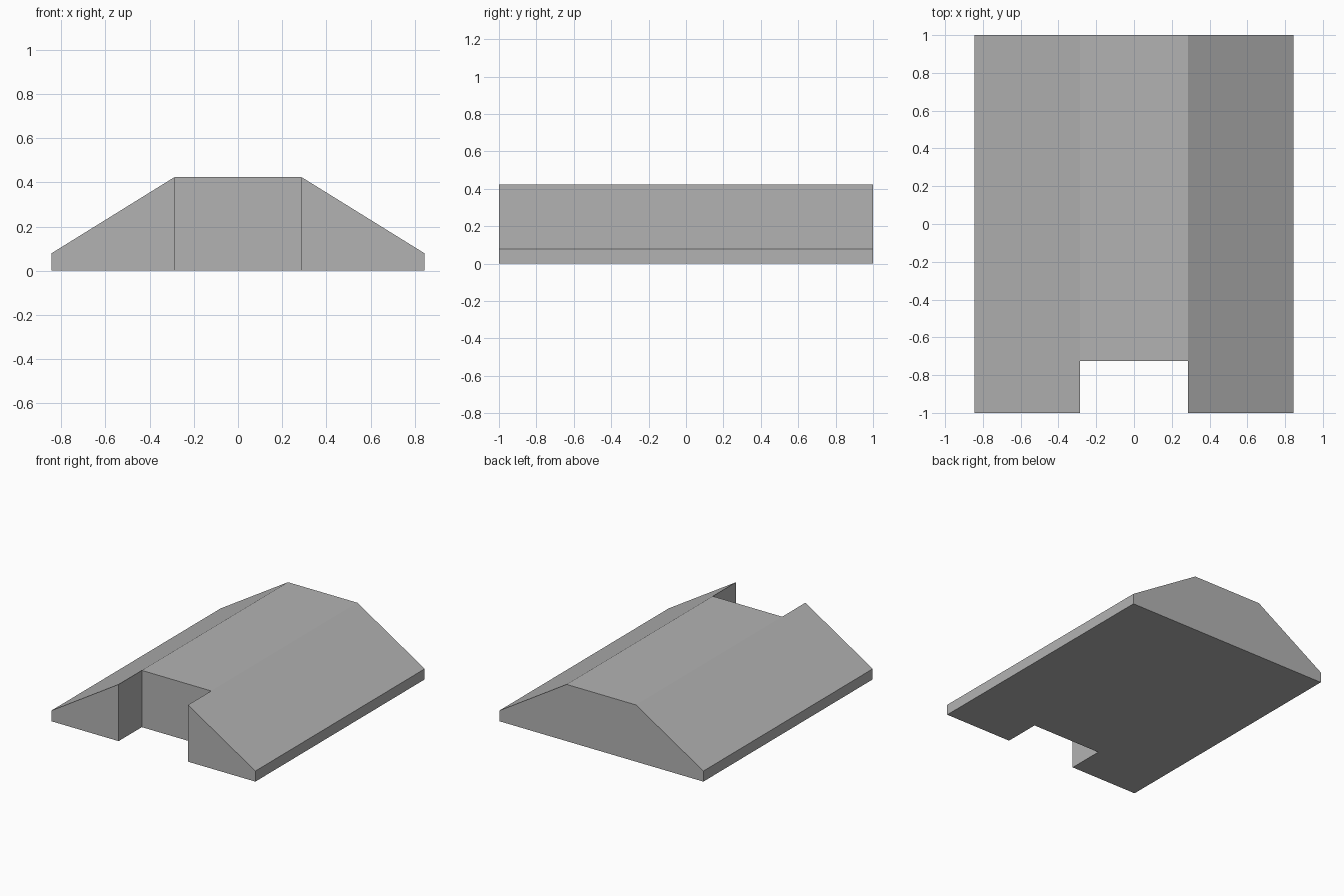
import bpy
import bmesh

cube = bpy.data.objects.get("Cube")
if cube:
    bpy.data.objects.remove(cube, do_unlink=True)

HALF_W, RIDGE_X = 0.844, 0.287
HALF_L, NOTCH_Y = 1.0, -0.726
TOP_Z, EDGE_Z = 0.424, 0.079

# Plain grey material
grey = bpy.data.materials.new("grey")
grey.use_nodes = True
colour = (0.45, 0.45, 0.45, 1.0)
grey.diffuse_color = colour
grey.node_tree.nodes["Principled BSDF"].inputs["Base Color"].default_value = colour

bm = bmesh.new()


def plan_face(points):
    return bm.faces.new([bm.verts.new((x, y, 0)) for x, y in points])


# Footprint: a flank on each side and a shorter centre strip
for s in (-1, 1):
    plan_face([(s * HALF_W, -HALF_L), (s * RIDGE_X, -HALF_L), (s * RIDGE_X, NOTCH_Y),
               (s * RIDGE_X, HALF_L), (s * HALF_W, HALF_L)])
plan_face([(-RIDGE_X, NOTCH_Y), (RIDGE_X, NOTCH_Y), (RIDGE_X, HALF_L), (-RIDGE_X, HALF_L)])
bmesh.ops.remove_doubles(bm, verts=bm.verts[:], dist=0.0001)
bmesh.ops.recalc_face_normals(bm, faces=bm.faces[:])

# Raise the top: high over the centre, low at the outer edges
result = bmesh.ops.extrude_face_region(bm, geom=bm.faces[:], use_keep_orig=True)
for v in result["geom"]:
    if isinstance(v, bmesh.types.BMVert):
        v.co.z = TOP_Z if abs(v.co.x) < HALF_W - 0.1 else EDGE_Z

# Merge the flat underside and back into single faces
bmesh.ops.recalc_face_normals(bm, faces=bm.faces[:])
bmesh.ops.dissolve_limit(bm, angle_limit=0.01, verts=bm.verts[:], edges=bm.edges[:])

mesh = bpy.data.meshes.new("sloped_block")
bm.to_mesh(mesh)
bm.free()
mesh.materials.append(grey)
block = bpy.data.objects.new("sloped_block", mesh)
bpy.context.collection.objects.link(block)
